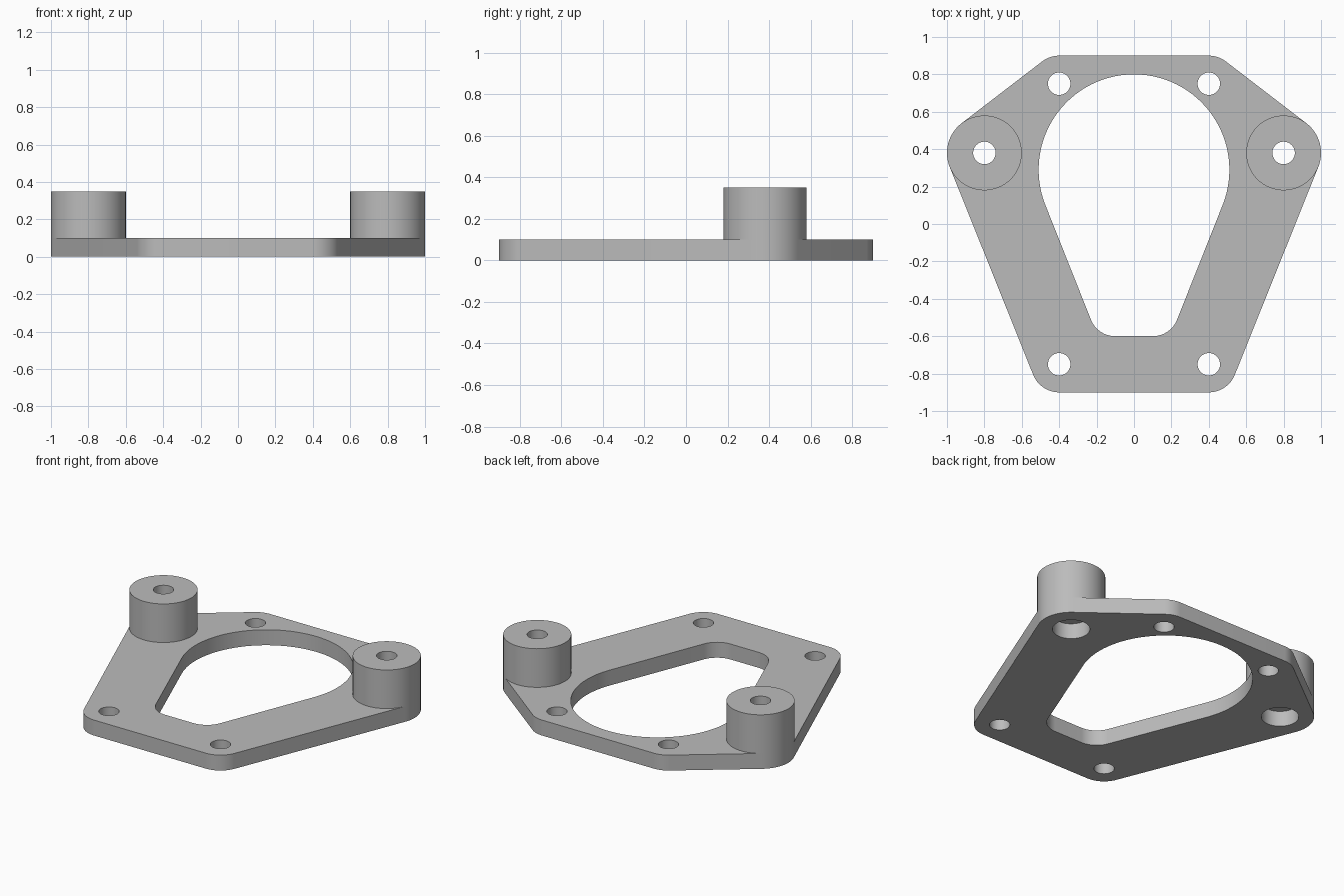
import bpy, bmesh
from math import sin, cos, pi, radians
from mathutils import Vector
from mathutils.geometry import convex_hull_2d

cube = bpy.data.objects.get("Cube")
if cube:
    bpy.data.objects.remove(cube, do_unlink=True)

grey = bpy.data.materials.new("plain grey")
grey.use_nodes = True
colour = (0.5, 0.5, 0.5, 1)
grey.diffuse_color = colour
grey.node_tree.nodes["Principled BSDF"].inputs["Base Color"].default_value = colour


def circle(x, y, r, n=64):
    return [Vector((x + r * cos(2 * pi * i / n), y + r * sin(2 * pi * i / n))) for i in range(n)]


def wrapped(*circles):
    """Outline of a belt stretched round circles, mirrored in x."""
    pts = [p for x, y, r in circles for s in (-1, 1) for p in circle(s * x, y, r, 96)]
    return [pts[i] for i in convex_hull_2d(pts)]


def extruded(name, loops, bottom, top):
    """Solid slab from an outer outline and the outlines of its holes."""
    curve = bpy.data.curves.new(name, "CURVE")
    curve.dimensions = "2D"
    curve.fill_mode = "BOTH"
    curve.extrude = (top - bottom) / 2
    for loop in loops:
        spline = curve.splines.new("POLY")
        spline.points.add(len(loop) - 1)
        for point, p in zip(spline.points, loop):
            point.co = (p.x, p.y, 0, 1)
        spline.use_cyclic_u = True
    temp = bpy.data.objects.new(name + " outline", curve)
    bpy.context.collection.objects.link(temp)
    bpy.context.view_layer.update()
    mesh = bpy.data.meshes.new_from_object(temp)
    bpy.data.objects.remove(temp, do_unlink=True)

    # Weld the caps to the walls and set the slab at its height
    bm = bmesh.new()
    bm.from_mesh(mesh)
    bmesh.ops.remove_doubles(bm, verts=bm.verts, dist=0.0001)
    bmesh.ops.translate(bm, verts=bm.verts, vec=(0, 0, (top + bottom) / 2))
    bmesh.ops.recalc_face_normals(bm, faces=bm.faces)
    bm.to_mesh(mesh)
    bm.free()
    mesh.materials.clear()
    mesh.materials.append(grey)
    obj = bpy.data.objects.new(name, mesh)
    bpy.context.collection.objects.link(obj)
    bpy.ops.object.select_all(action="DESELECT")
    obj.select_set(True)
    bpy.context.view_layer.objects.active = obj
    bpy.ops.object.shade_smooth_by_angle(angle=radians(30))
    return obj


PLATE_TOP, BOSS_TOP = 0.1, 0.35
BOSS_X, BOSS_Y, BOSS_R = 0.8, 0.38, 0.2
BOLT_X, BOLT_Y, BOLT_R = 0.4, 0.75, 0.06

# Base plate: rounded hexagon, teardrop opening, bolt holes and wide bores under the bosses
outline = wrapped((BOLT_X, BOLT_Y, 0.15), (BOSS_X, BOSS_Y, BOSS_R), (BOLT_X, -BOLT_Y, 0.15))
opening = wrapped((0, 0.29, 0.51), (0.1, -0.46, 0.14))
holes = [circle(sx * BOLT_X, sy * BOLT_Y, BOLT_R) for sx in (-1, 1) for sy in (-1, 1)]
bores = [circle(s * BOSS_X, BOSS_Y, 0.11) for s in (-1, 1)]
extruded("base_plate", [outline, opening] + holes + bores, 0, PLATE_TOP)

# Tubular bosses
for side, s in (("left", 1), ("right", -1)):
    extruded(side + "_boss",
             [circle(s * BOSS_X, BOSS_Y, BOSS_R, 96), circle(s * BOSS_X, BOSS_Y, BOLT_R)],
             PLATE_TOP, BOSS_TOP)
